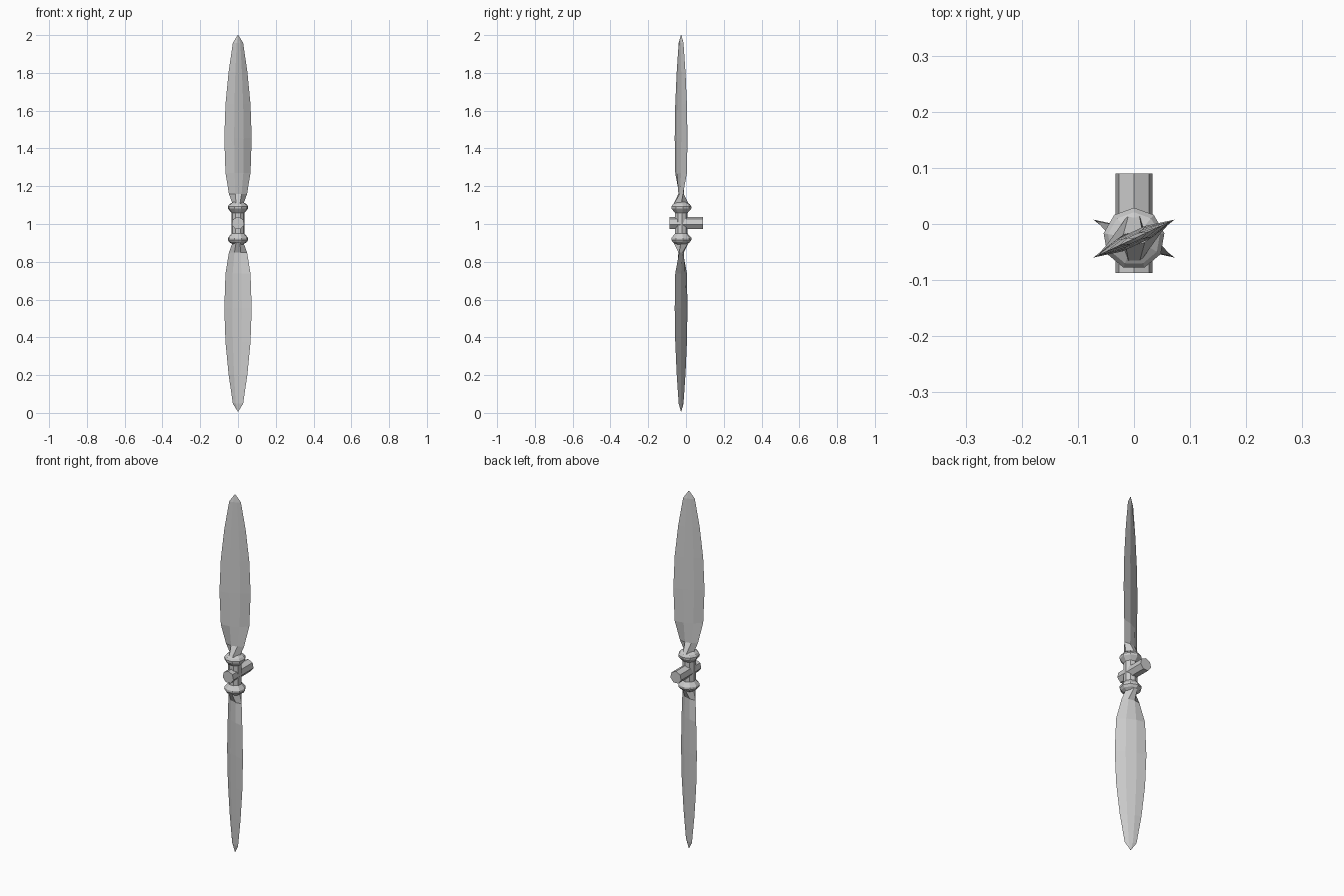
import bpy, bmesh
from math import sin, cos, pi, radians
from mathutils import Matrix

if "Cube" in bpy.data.objects:
    bpy.data.objects.remove(bpy.data.objects["Cube"])

CY, CZ = -0.026, 1.004   # centre of the hub


def loft(name, rings):
    # Skin a list of equal-length point loops and close both ends
    bm = bmesh.new()
    loops = [[bm.verts.new(p) for p in r] for r in rings]
    n = len(loops[0])
    for a, b in zip(loops, loops[1:]):
        for i in range(n):
            j = (i + 1) % n
            bm.faces.new((a[i], a[j], b[j], b[i]))
    bm.faces.new(loops[0][::-1])
    bm.faces.new(loops[-1])
    bmesh.ops.remove_doubles(bm, verts=bm.verts, dist=0.0002)
    bmesh.ops.recalc_face_normals(bm, faces=bm.faces)
    me = bpy.data.meshes.new(name)
    bm.to_mesh(me)
    bm.free()
    ob = bpy.data.objects.new(name, me)
    bpy.context.collection.objects.link(ob)
    return ob


def circle(r, n, h):
    # n-gon with one corner towards +y
    return [(r * cos(pi / 2 + 2 * pi * i / n),
             r * sin(pi / 2 + 2 * pi * i / n), h) for i in range(n)]


def section(h, half_chord, half_thick, pitch):
    # Six-sided lens across the blade, turned by the pitch angle
    c, s = cos(radians(pitch)), sin(radians(pitch))
    lens = [(1, 0), (.35, 1), (-.35, 1), (-1, 0), (-.35, -1), (.35, -1)]
    return [(u * half_chord * c - v * half_thick * s,
             u * half_chord * s + v * half_thick * c, h) for u, v in lens]


# Hub: nine-sided waisted barrel with a collar at each end
half = [(0.035, 0.055), (0.054, 0.077), (0.055, 0.088), (0.047, 0.100), (0.028, 0.112)]
profile = [(r, -h) for r, h in half[::-1]] + half
hub = loft("hub", [circle(r, 9, h) for r, h in profile])
hub.location = (0, CY, CZ)

# Axle through the hub, along y
axle = loft("axle", [circle(0.034, 7, -0.09), circle(0.034, 7, 0.087)])
axle.data.transform(Matrix.Rotation(pi / 2, 4, 'X'))
axle.location = (0, 0, CZ)

# Blades: height above hub centre, half chord, half thickness, pitch
stations = [(0.095, 0.026, 0.044, 0), (0.155, 0.049, 0.011, 12), (0.265, 0.073, 0.012, 25),
            (0.45, 0.080, 0.012, 25), (0.63, 0.073, 0.010, 25), (0.80, 0.055, 0.008, 25),
            (0.955, 0.030, 0.006, 25), (0.996, 0.002, 0.001, 25)]
for name, turn in (("upper_blade", 0), ("lower_blade", pi)):
    blade = loft(name, [section(*s) for s in stations])
    blade.data.transform(Matrix.Rotation(turn, 4, 'Y'))
    blade.location = (0, CY, CZ)
